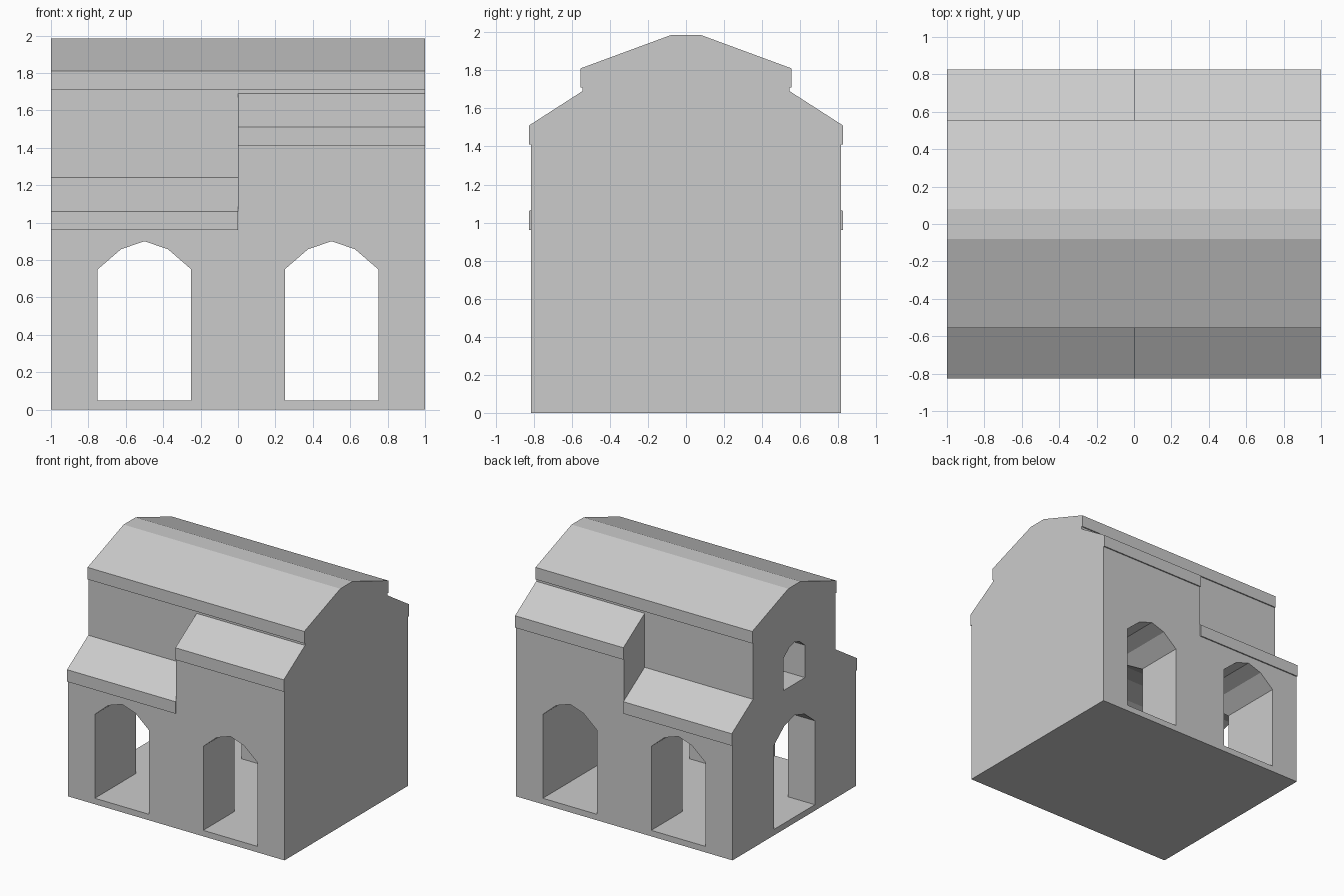
import bpy
import bmesh
from mathutils import Vector

cube = bpy.data.objects.get("Cube")
if cube:
    bpy.data.objects.remove(cube, do_unlink=True)

# One plain stone colour
stone = bpy.data.materials.new("stone_grey")
stone.use_nodes = True
stone.diffuse_color = (0.6, 0.6, 0.6, 1)
stone.node_tree.nodes["Principled BSDF"].inputs["Base Color"].default_value = (0.6, 0.6, 0.6, 1)


def prism(name, profile, axis, start, end):
    """Extrude a (across, z) profile along the x or y axis."""
    bm = bmesh.new()
    place = (lambda a, z: (start, a, z)) if axis == "x" else (lambda a, z: (a, start, z))
    face = bm.faces.new([bm.verts.new(place(a, z)) for a, z in profile])
    moved = bmesh.ops.extrude_face_region(bm, geom=[face])["geom"]
    step = Vector((end - start, 0, 0)) if axis == "x" else Vector((0, end - start, 0))
    bmesh.ops.translate(bm, vec=step, verts=[v for v in moved if isinstance(v, bmesh.types.BMVert)])
    bmesh.ops.recalc_face_normals(bm, faces=bm.faces)
    mesh = bpy.data.meshes.new(name)
    bm.to_mesh(mesh)
    bm.free()
    mesh.materials.append(stone)
    obj = bpy.data.objects.new(name, mesh)
    bpy.context.scene.collection.objects.link(obj)
    return obj


def combine(target, other, operation):
    """Apply a boolean and remove the second object."""
    mod = target.modifiers.new("combine", "BOOLEAN")
    mod.operation, mod.object, mod.solver = operation, other, "EXACT"
    bpy.context.view_layer.objects.active = target
    bpy.ops.object.modifier_apply(modifier=mod.name)
    bpy.data.objects.remove(other, do_unlink=True)


def arch(centre, half, base, spring, top):
    """Five-point arch over straight jambs."""
    shoulder = spring + (top - spring) * 0.72
    return [(centre - half, base), (centre + half, base), (centre + half, spring),
            (centre + half / 2, shoulder), (centre, top),
            (centre - half / 2, shoulder), (centre - half, spring)]


def section(eave):
    """Nave and side-aisle cross-section; eave is the underside of the aisle roof edge."""
    half = [(0.815, 0), (0.815, eave), (0.825, eave), (0.825, eave + 0.1),
            (0.545, eave + 0.28), (0.545, 1.71), (0.555, 1.71), (0.555, 1.81), (0.08, 1.985)]
    return half + [(-y, z) for y, z in reversed(half)]


# Building: low aisles on one half, high aisles on the other
building = prism("building", section(0.96), "x", -1, 0)
combine(building, prism("high_half", section(1.41), "x", 0, 1), "UNION")

# Front-to-back arched passages
for x in (-0.5, 0.5):
    combine(building, prism("passage", arch(x, 0.25, 0.05, 0.75, 0.9), "y", -1, 1), "DIFFERENCE")

# Wide hall joining the passages, side doorway and upper window recess
for name, half, base, spring, top, start, end in (
        ("hall", 0.4, 0.05, 0.75, 0.9, -0.5, 0.5),
        ("side_doorway", 0.27, 0.05, 0.75, 0.9, -1.1, -0.5),
        ("upper_window", 0.14, 1.16, 1.43, 1.51, -1.1, -0.75)):
    combine(building, prism(name, arch(0, half, base, spring, top), "x", start, end), "DIFFERENCE")

for polygon in building.data.polygons:
    polygon.use_smooth = False
